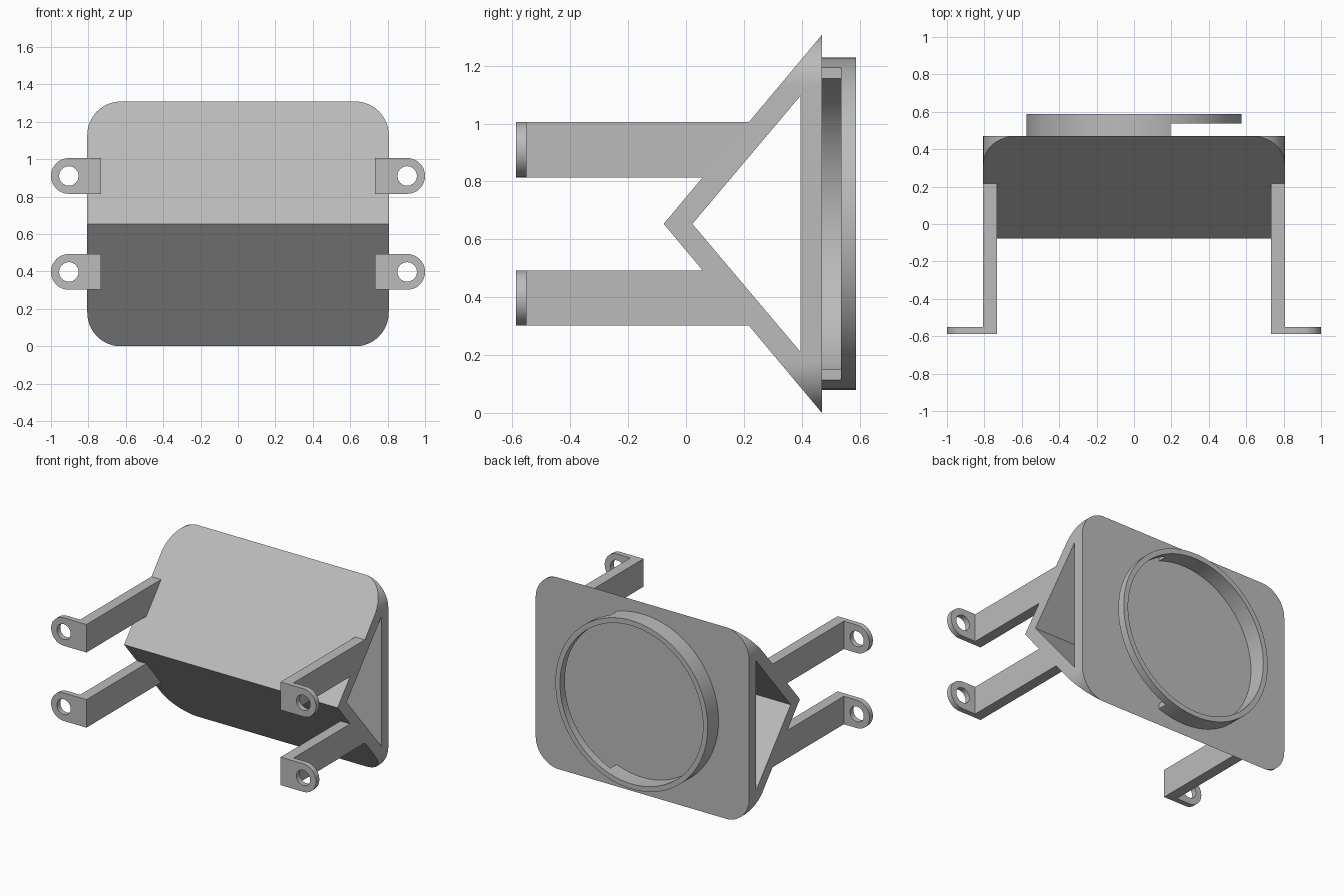
import bpy, bmesh
from math import sin, cos, pi, radians

if "Cube" in bpy.data.objects:
    bpy.data.objects.remove(bpy.data.objects["Cube"], do_unlink=True)

grey = bpy.data.materials.new("plain grey")
grey.use_nodes = True
COLOR = (0.5, 0.5, 0.5, 1)
grey.diffuse_color = COLOR
grey.node_tree.nodes["Principled BSDF"].inputs["Base Color"].default_value = COLOR

MID = 0.6535      # height of the centre line
HALF_W = 0.806    # half width of the body
BACK = 0.47       # rear face of the body
NOSE = -0.077     # front ridge of the body
END = 0.5875      # half depth of the whole model


def arc(cx, cz, r, a0, a1, n):
    """Points on an arc, angles in degrees."""
    return [(cx + r * cos(radians(a0 + (a1 - a0) * i / n)),
             cz + r * sin(radians(a0 + (a1 - a0) * i / n))) for i in range(n + 1)]


def prism(name, pts, axis, lo, hi):
    """Extrude a closed outline along x (outline in y, z) or y (outline in x, z)."""
    bm = bmesh.new()
    place = (lambda u, v, w: (w, u, v)) if axis == "x" else (lambda u, v, w: (u, w, v))
    rings = [[bm.verts.new(place(u, v, w)) for u, v in pts] for w in (lo, hi)]
    for ring in rings:
        bm.faces.new(ring)
    n = len(pts)
    for i in range(n):
        j = (i + 1) % n
        bm.faces.new((rings[0][i], rings[0][j], rings[1][j], rings[1][i]))
    bmesh.ops.recalc_face_normals(bm, faces=bm.faces)
    mesh = bpy.data.meshes.new(name)
    bm.to_mesh(mesh)
    bm.free()
    mesh.materials.append(grey)
    obj = bpy.data.objects.new(name, mesh)
    bpy.context.collection.objects.link(obj)
    return obj


def cut(obj, tool, operation="DIFFERENCE"):
    """Apply a boolean and discard the tool."""
    mod = obj.modifiers.new("cut", "BOOLEAN")
    mod.operation, mod.object, mod.solver = operation, tool, "EXACT"
    bpy.context.view_layer.update()
    bpy.context.view_layer.objects.active = obj
    bpy.ops.object.modifier_apply(modifier=mod.name)
    bpy.data.objects.remove(tool, do_unlink=True)


def smooth(obj):
    bpy.ops.object.select_all(action="DESELECT")
    obj.select_set(True)
    bpy.context.view_layer.objects.active = obj
    bpy.ops.object.shade_smooth_by_angle(angle=radians(30))


# Wedge body with rounded corners and a triangular tunnel through its sides
body = prism("wedge_body", [(NOSE, MID), (BACK, 0), (BACK, 2 * MID)], "x", -1, 1)
r = 0.18
dx, dz = HALF_W - r, MID + 0.001 - r
outline = (arc(dx, MID + dz, r, 0, 90, 16) + arc(-dx, MID + dz, r, 90, 180, 16)
           + arc(-dx, MID - dz, r, 180, 270, 16) + arc(dx, MID - dz, r, 270, 360, 16))
cut(body, prism("corner_tool", outline, "y", -0.5, 0.8), "INTERSECT")
tunnel = [(0.022, MID), (0.396, MID - 0.443), (0.396, MID + 0.443)]
cut(body, prism("tunnel_tool", tunnel, "x", -1.2, 1.2))
smooth(body)

# Rear ring, undercut on one side to leave a slot against the body
ring = prism("rear_ring", arc(0, MID, 0.575, 0, 360, 96)[:-1], "y", BACK, END)
cut(ring, prism("bore_tool", arc(0, MID, 0.54, 0, 360, 96)[:-1], "y", 0.3, 0.8))
slot = [(0.195, 0), (0.9, 0), (0.9, 1.3), (0.195, 1.3)]
cut(ring, prism("slot_tool", slot, "y", 0.4, 0.536))
smooth(ring)

# Four arms with drilled, round-ended feet
HALF_ARM = 0.0955
FOOT_Y = -0.551
slope = (BACK - NOSE) / MID
for side, sx in (("left", 1), ("right", -1)):
    for level, sz in (("upper", 1), ("lower", -1)):
        z = MID + sz * 0.2565
        inner, outer = sz * -HALF_ARM, sz * HALF_ARM
        profile = [(-END, z + inner), (NOSE + slope * abs(z + inner - MID), z + inner),
                   (NOSE + slope * abs(z + outer - MID), z + outer), (-END, z + outer)]
        x0, x1 = sorted((sx * 0.733, sx * HALF_W))
        prism(f"{side}_{level}_arm", profile, "x", x0, x1)

        cx = 1 - HALF_ARM
        tab = [(HALF_W, z - HALF_ARM)] + arc(cx, z, HALF_ARM, -90, 90, 24) + [(HALF_W, z + HALF_ARM)]
        foot = prism(f"{side}_{level}_foot", [(sx * x, v) for x, v in tab], "y", -END, FOOT_Y)
        hole = arc(sx * cx, z, 0.052, 0, 360, 32)[:-1]
        cut(foot, prism("hole_tool", hole, "y", -0.8, -0.3))
        smooth(foot)
